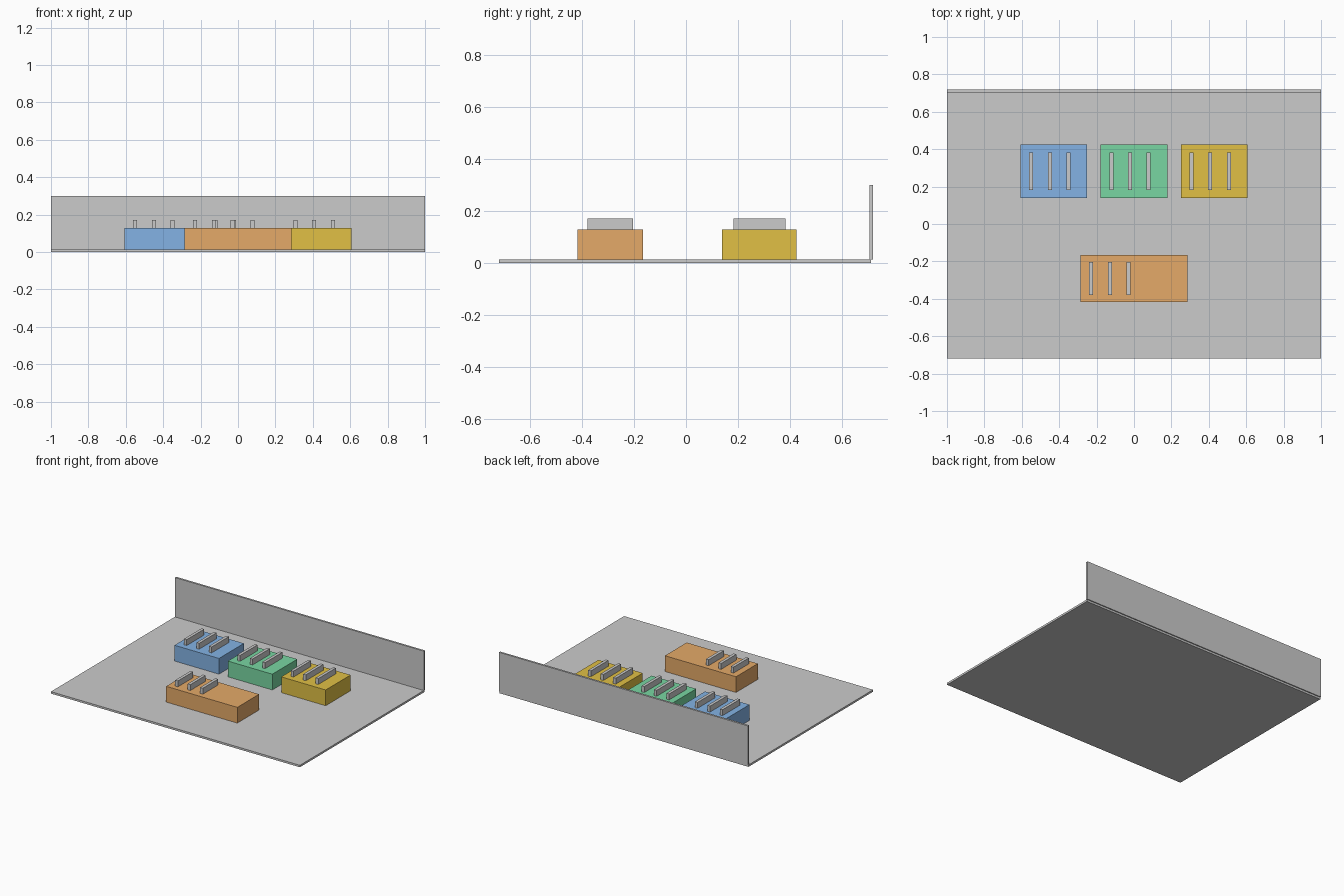
import bpy

if "Cube" in bpy.data.objects:
    bpy.data.objects.remove(bpy.data.objects["Cube"])


def material(name, rgb):
    m = bpy.data.materials.new(name)
    m.diffuse_color = (*rgb, 1)
    m.use_nodes = True
    m.node_tree.nodes["Principled BSDF"].inputs["Base Color"].default_value = m.diffuse_color
    return m


def box(name, x, y, z, mat=None):
    """Box from (min, max) pairs along each axis."""
    bpy.ops.mesh.primitive_cube_add(
        size=1, location=[(a + b) / 2 for a, b in (x, y, z)])
    ob = bpy.context.object
    ob.name = name
    ob.scale = [b - a for a, b in (x, y, z)]
    bpy.ops.object.transform_apply(location=False, rotation=False, scale=True)
    if mat:
        ob.data.materials.append(mat)
    return ob


FLOOR, TOP, FIN_TOP = 0.0143, 0.1286, 0.1714

# Floor plate and back wall
box("floor_plate", (-1, 1), (-0.718, 0.7107), (0, FLOOR))
box("back_wall", (-1, 1), (0.7037, 0.718), (FLOOR, 0.30))

# Coloured blocks: name, centre x, centre y, width, depth, colour
blocks = [
    ("blue", -0.4286, 0.282, 0.357, 0.2857, (0.23, 0.45, 0.78)),
    ("green", 0.0, 0.282, 0.357, 0.2857, (0.19, 0.67, 0.36)),
    ("yellow", 0.4286, 0.282, 0.357, 0.2857, (0.75, 0.53, 0.06)),
    ("orange", 0.0, -0.291, 0.5714, 0.25, (0.78, 0.40, 0.14)),
]
for name, cx, cy, w, d, rgb in blocks:
    left = cx - w / 2
    box(name + "_block", (left, cx + w / 2), (cy - d / 2, cy + d / 2),
        (FLOOR, TOP), material(name, rgb))
    # Three upright fins, starting from the left edge
    for i in range(3):
        fx = left + 0.0571 + 0.1 * i
        box(f"{name}_fin_{i + 1}", (fx - 0.0107, fx + 0.0107),
            (cy - 0.35 * d, cy + 0.35 * d), (TOP, FIN_TOP))
